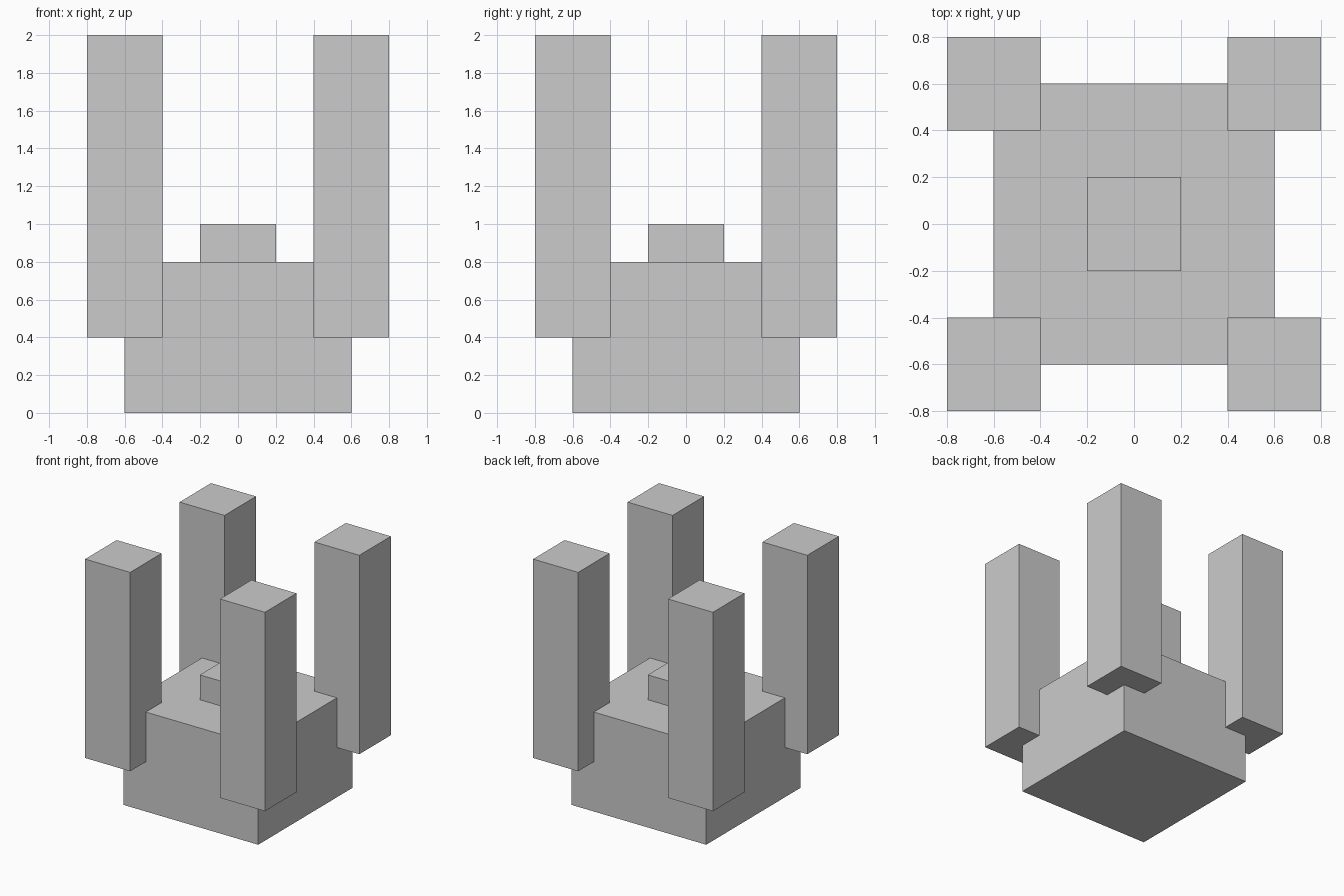
import bpy

if "Cube" in bpy.data.objects:
    bpy.data.objects.remove(bpy.data.objects["Cube"])


def box(name, lo, hi):
    """Add a box spanning two opposite corners."""
    size = [b - a for a, b in zip(lo, hi)]
    centre = [(a + b) / 2 for a, b in zip(lo, hi)]
    bpy.ops.mesh.primitive_cube_add(size=1, location=centre)
    obj = bpy.context.object
    obj.name = name
    obj.scale = size
    bpy.ops.object.transform_apply(location=False, rotation=False, scale=True)
    return obj


# Square base block and the small raised block on top
box("base", (-0.6, -0.6, 0), (0.6, 0.6, 0.8))
box("centre_block", (-0.2, -0.2, 0.8), (0.2, 0.2, 1.0))

# Four tall posts overlapping the base corners
for side, x in (("left", -0.6), ("right", 0.6)):
    for end, y in (("front", -0.6), ("back", 0.6)):
        box(f"{end}_{side}_post", (x - 0.2, y - 0.2, 0.4), (x + 0.2, y + 0.2, 2.0))
